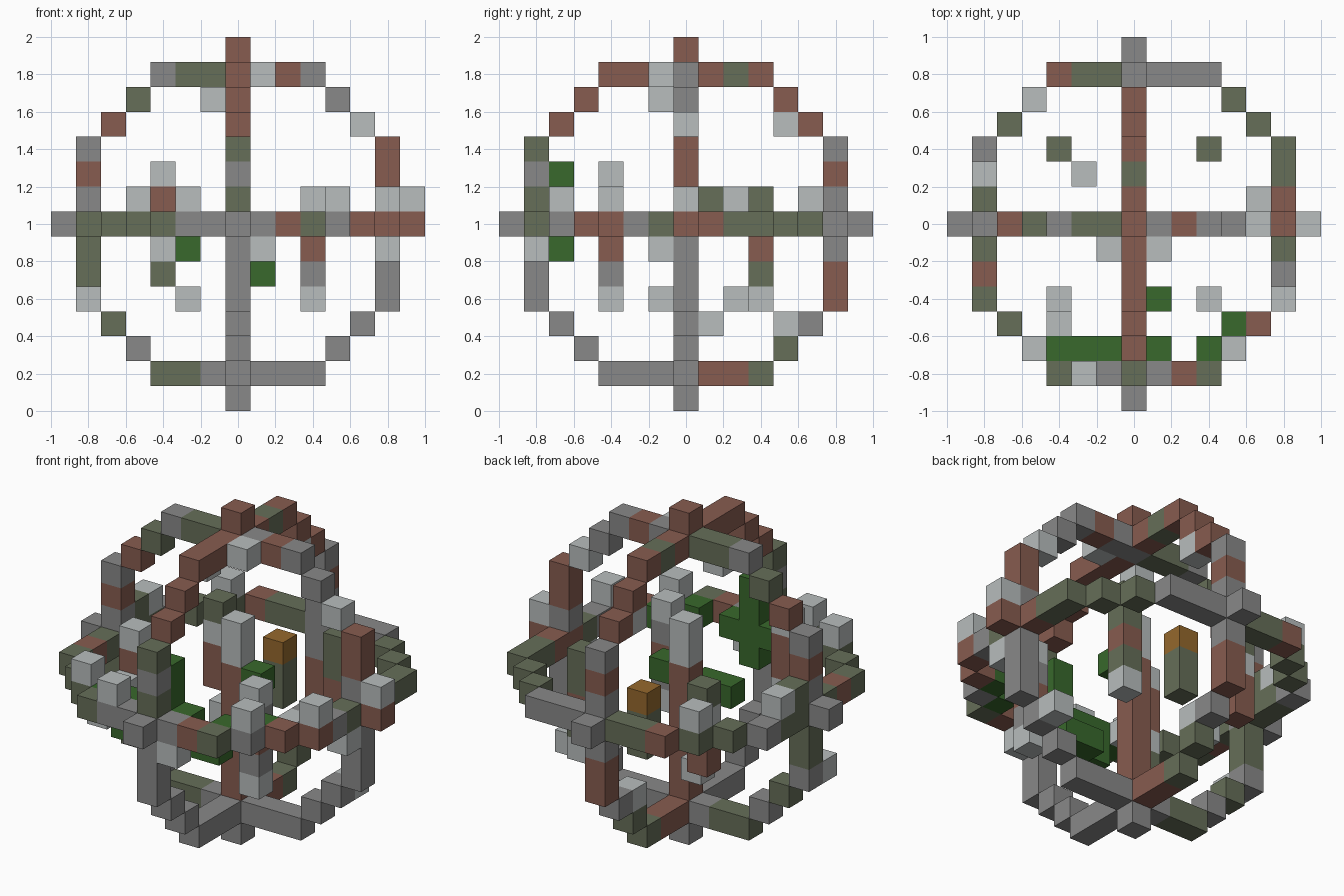
import bpy
import bmesh
from mathutils import Vector

cube = bpy.data.objects.get("Cube")
if cube:
    bpy.data.objects.remove(cube, do_unlink=True)

UNIT = 2 / 15  # edge of one block


def make_material(name, r, g, b):
    mat = bpy.data.materials.new(name)
    mat.use_nodes = True
    mat.diffuse_color = (r, g, b, 1)
    mat.node_tree.nodes["Principled BSDF"].inputs["Base Color"].default_value = (r, g, b, 1)
    return mat


# One letter per block colour
MATERIALS = {
    "g": make_material("stone_gray", .25, .25, .25),
    "l": make_material("pale_gray", .48, .51, .51),
    "r": make_material("brick_red", .245, .107, .08),
    "o": make_material("moss_olive", .133, .156, .098),
    "n": make_material("leaf_green", .04, .14, .025),
    "y": make_material("lamp_orange", .30, .14, .026),
}
CODES = list(MATERIALS)
used = set()   # cells already taken, so shared blocks are built once
parts = {}     # part name -> {cell: colour letter}


def put(part, cell, code):
    if cell not in used:
        used.add(cell)
        parts.setdefault(part, {})[cell] = code


def ring_path():
    """Stepped circle: one quarter turned four times."""
    quarter = [(u, 6) for u in range(-3, 4)] + [(4, 5), (5, 4)]
    for _ in range(4):
        yield from quarter
        quarter = [(v, -u) for u, v in quarter]


def add_ring(part, colours, place):
    for (u, v), code in zip(ring_path(), colours.replace(" ", "")):
        put(part, place(u, v), code)


def add_post(part, x, y, top, colours):
    for i, code in enumerate(colours):
        put(part, (x, y, top - i), code)


# Three crossing rings, colours listed clockwise
add_ring("side_ring", "rrrgror rr grgggrr go orrgggg gg ggggogo rr",
         lambda u, v: (0, u, v))
add_ring("front_ring", "googgrg gl rrgrggg gg gggggoo go googgrg ro",
         lambda u, v: (u, 0, v))
add_ring("level_ring", "roogggg oo oorrogr rg orggggo oo orogoog oo",
         lambda u, v: (u, v, 0))

# Tips on the six poles
for cell, code in (((0, 0, 7), "r"), ((0, 0, -7), "g"), ((7, 0, 0), "r"),
                   ((-7, 0, 0), "g"), ((0, 7, 0), "g"), ((0, -7, 0), "g")):
    put("pole_tips", cell, code)

# Inner posts, colours listed from the top down
add_post("front_right_post", 3, -3, 1, "lgrgl")
add_post("back_right_post", 3, 3, 1, "oorol")
add_post("back_left_post", -3, 3, 1, "olrr")
add_post("front_left_post", -3, -3, 2, "lrrlo")
add_post("centre_post", 0, 0, 2, "llrrrrrr")
add_post("lamp_post", 0, 3, 0, "yoo")

# Leaves
add_post("leaf_column", 0, -5, 2, "nnnn")
for cell in ((-3, -5, 0), (-2, -5, 0), (-1, -5, 0), (1, -5, 0), (3, -5, 0),
             (-2, -5, -1), (4, -4, 0), (1, -3, -2), (0, -3, -2), (1, 0, 0)):
    put("leaves", cell, "n")

# Loose pale blocks resting on or hanging from the rings
for cell in ((1, -1, 6), (-1, -1, 5), (7, 0, 1), (6, -3, 1), (6, -1, -1),
             (4, -5, 1), (-4, -5, 1), (-2, -6, 1), (1, -6, -1), (-4, 5, 1),
             (-6, 2, 1), (-6, -1, -3), (5, 1, -4), (0, 4, -4), (0, 4, 4),
             (-2, 2, -3), (-3, -4, 0)):
    put("loose_blocks", cell, "l")
put("loose_blocks", (-6, 1, 1), "o")


def build(name, cells):
    """Blocks of one part, leaving out the faces hidden between blocks."""
    bm = bmesh.new()
    for cell, code in cells.items():
        c = Vector(cell)
        for axis in range(3):
            for sign in (-1, 1):
                n = Vector((0, 0, 0))
                n[axis] = sign
                if tuple(int(k) for k in c + n) in used:
                    continue
                a = Vector((0, 0, 0))
                a[(axis + 1) % 3] = 1
                b = n.cross(a)
                corners = [(c + (n + p * a + q * b) / 2) * UNIT + Vector((0, 0, 1))
                           for p, q in ((-1, -1), (1, -1), (1, 1), (-1, 1))]
                face = bm.faces.new([bm.verts.new(v) for v in corners])
                face.material_index = CODES.index(code)
    bmesh.ops.remove_doubles(bm, verts=bm.verts, dist=0.001)
    mesh = bpy.data.meshes.new(name)
    for mat in MATERIALS.values():
        mesh.materials.append(mat)
    bm.to_mesh(mesh)
    bm.free()
    bpy.context.collection.objects.link(bpy.data.objects.new(name, mesh))


for part_name, part_cells in parts.items():
    build(part_name, part_cells)
